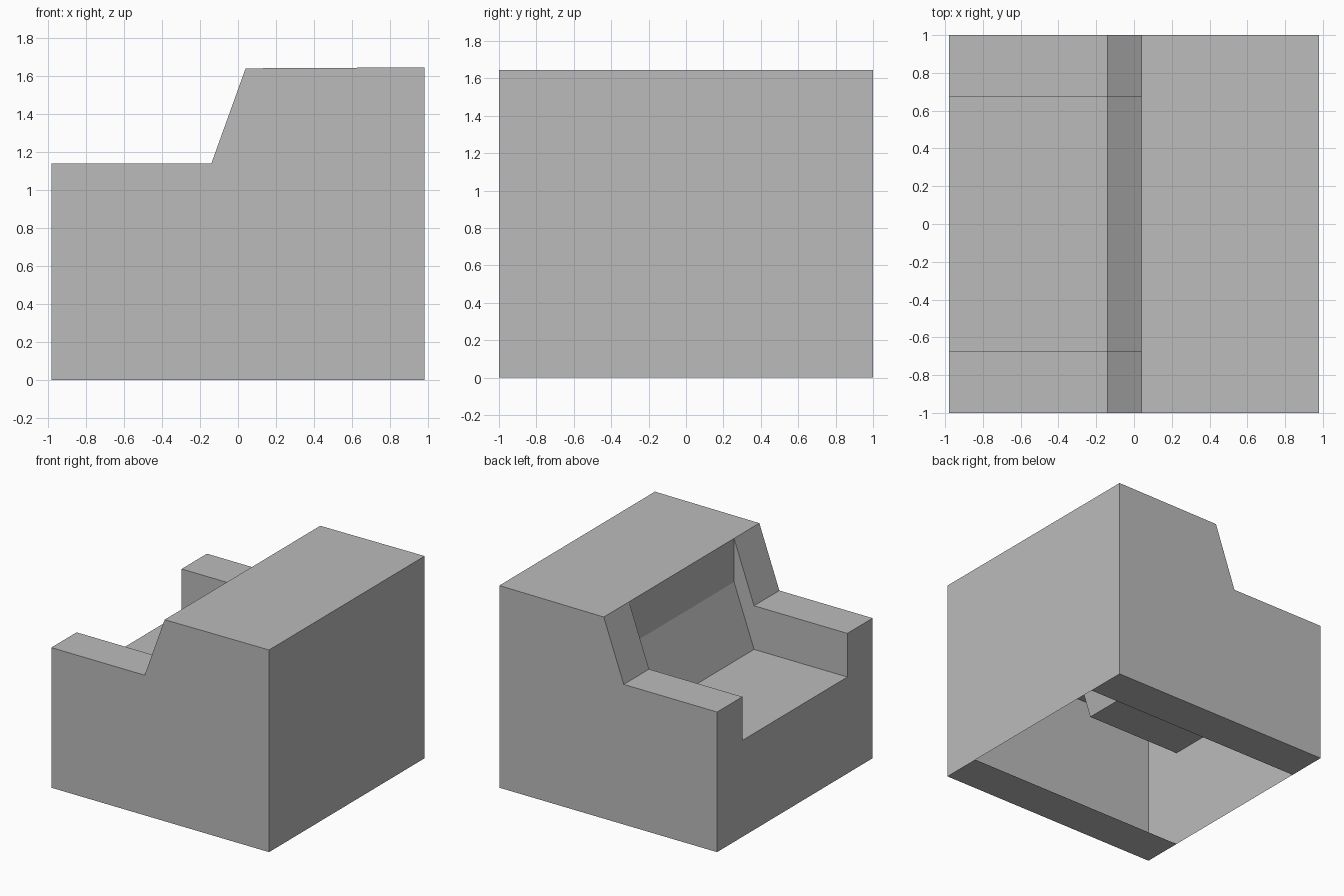
import bpy
import bmesh

cube = bpy.data.objects.get("Cube")
if cube:
    bpy.data.objects.remove(cube, do_unlink=True)

grey = bpy.data.materials.new("plain grey")
grey.use_nodes = True
colour = (0.5, 0.5, 0.5, 1)
grey.diffuse_color = colour
grey.node_tree.nodes["Principled BSDF"].inputs["Base Color"].default_value = colour

HALF_X, HALF_Y, ARM_Y = 0.98, 1.0, 0.675
DROP = 0.355  # depth of the seat recess below the arms

# Side profile (x, z), counter-clockwise from the foot of the backrest
foot_back, top_back = (HALF_X, 0), (HALF_X, 1.645)
top_edge, slope_foot, arm_end = (0.04, 1.64), (-0.14, 1.14), (-HALF_X, 1.14)
foot_front = (-HALF_X, 0)
outer = [foot_back, top_back, top_edge, slope_foot, arm_end, foot_front]
recess = [(x, z - DROP) for x, z in (top_edge, slope_foot, arm_end)]


def add_strip(bm, profile, y0, y1, closed=False):
    """Sweep a profile between two y positions, faces outward."""
    rows = [[bm.verts.new((x, y, z)) for x, z in profile] for y in (y0, y1)]
    count = len(profile)
    for i in range(count if closed else count - 1):
        j = (i + 1) % count
        bm.faces.new((rows[0][i], rows[1][i], rows[1][j], rows[0][j]))


def add_panel(bm, profile, y, toward_front):
    """Flat panel facing -y or +y."""
    points = profile if toward_front else profile[::-1]
    bm.faces.new([bm.verts.new((x, y, z)) for x, z in points])


def finish(name, bm):
    bmesh.ops.remove_doubles(bm, verts=bm.verts, dist=0.0001)
    mesh = bpy.data.meshes.new(name)
    bm.to_mesh(mesh)
    bm.free()
    mesh.materials.append(grey)
    bpy.context.collection.objects.link(bpy.data.objects.new(name, mesh))


# Hollow armrests: outer side, wrapped strip with base, wall beside the recess
inner_wall = [top_edge, slope_foot, arm_end] + recess[::-1]
for name, side in (("right_armrest", -1), ("left_armrest", 1)):
    bm = bmesh.new()
    add_strip(bm, outer, *sorted((side * ARM_Y, side * HALF_Y)), closed=True)
    add_panel(bm, outer, side * HALF_Y, side < 0)
    add_panel(bm, inner_wall, side * ARM_Y, side > 0)
    finish(name, bm)

# Seat and backrest between the arms, open underneath
bm = bmesh.new()
add_strip(bm, [foot_back, top_back, top_edge] + recess + [foot_front], -ARM_Y, ARM_Y)
finish("seat_and_backrest", bm)
